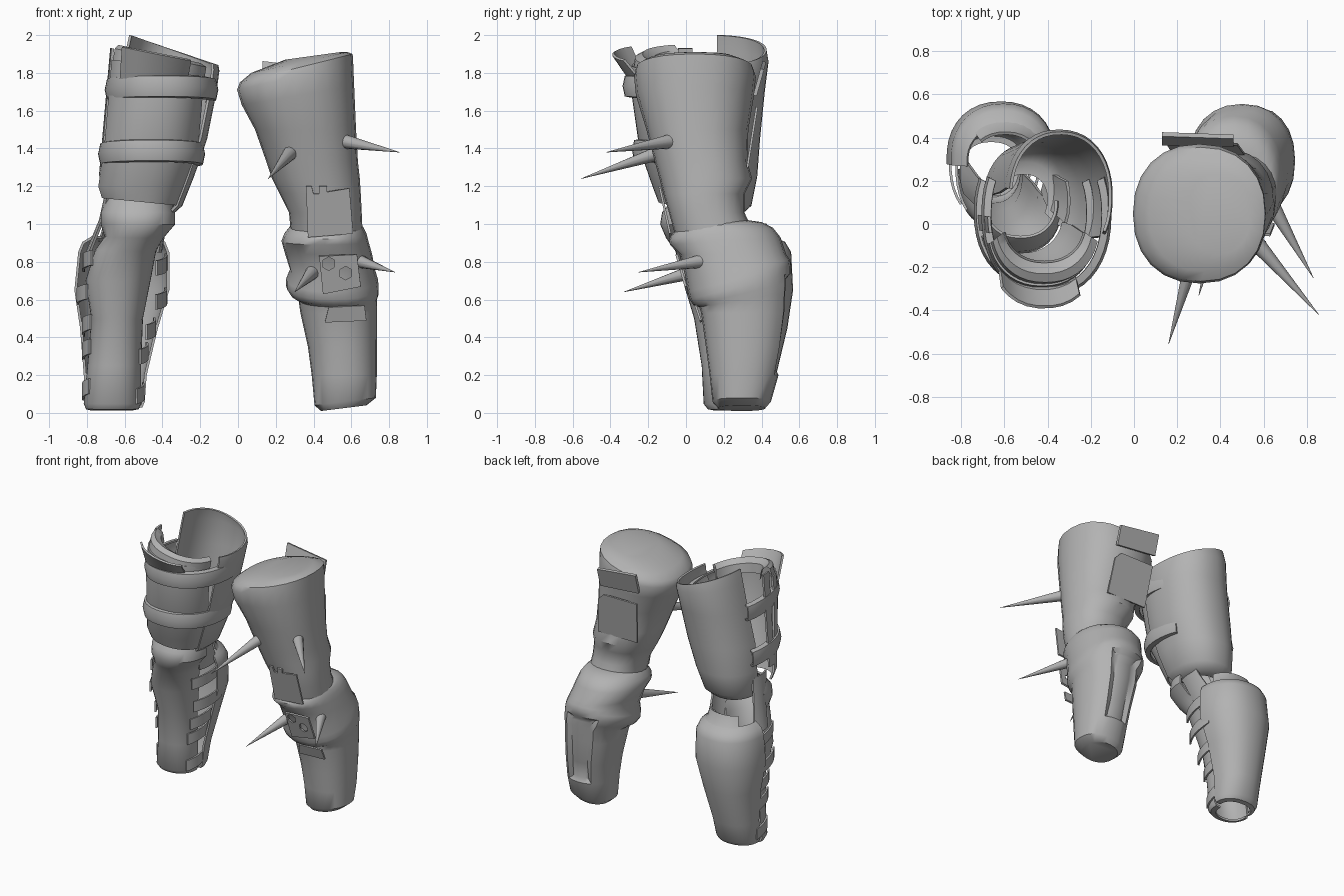
import bpy, bmesh, math
from mathutils import Vector

grey = bpy.data.materials.new("armour_grey")
grey.diffuse_color = (0.45, 0.45, 0.45, 1)


def finish(name, bm, thick=0):
    bmesh.ops.recalc_face_normals(bm, faces=bm.faces)
    me = bpy.data.meshes.new(name)
    bm.to_mesh(me)
    bm.free()
    me.materials.append(grey)
    ob = bpy.data.objects.new(name, me)
    bpy.context.collection.objects.link(ob)
    if thick:
        m = ob.modifiers.new("thickness", 'SOLIDIFY')
        m.thickness = thick
        m.offset = 0
    return ob


def loft(name, rows, arc=None, n=24, thick=0, recess=False):
    """Rows are (z, x0, x1, y0, y1, tilt_x, tilt_y); arc in degrees, front is 270."""
    bm = bmesh.new()
    rings = []
    for row in rows:
        z, x0, x1, y0, y1, tx, ty = (tuple(row) + (0, 0))[:7]
        ring = []
        for i in range(n if arc is None else n + 1):
            a = math.radians(i * 360 / n if arc is None else arc[0] + (arc[1] - arc[0]) * i / n)
            c, s = [math.copysign(abs(v) ** 0.9, v) for v in (math.cos(a), math.sin(a))]
            ring.append(bm.verts.new(((x0 + x1) / 2 + c * (x1 - x0) / 2,
                                      (y0 + y1) / 2 + s * (y1 - y0) / 2,
                                      z + tx * c + ty * s)))
        rings.append(ring)
    for r0, r1 in zip(rings, rings[1:]):
        for i in range(n):
            j = (i + 1) % len(r0)
            bm.faces.new((r0[i], r0[j], r1[j], r1[i]))
    if arc is None:
        bm.faces.new(rings[0])
        bm.faces.new(rings[-1])
    if recess:
        bmesh.ops.recalc_face_normals(bm, faces=bm.faces)
        fs = [f for f in bm.faces if f.normal.y > 0.88 and 0.18 < f.calc_center_median().z < 0.72]
        bmesh.ops.inset_region(bm, faces=fs, thickness=0.03, depth=-0.025)
    return finish(name, bm, thick)


def plate(name, outline, low, high, thick=0.02):
    """Flat plate from an (x, z) outline; y runs linearly between two (z, y) points."""
    bm = bmesh.new()
    k = (high[1] - low[1]) / (high[0] - low[0])
    bm.faces.new([bm.verts.new((x, low[1] + k * (z - low[0]), z)) for x, z in outline])
    return finish(name, bm, thick)


def spike(name, base, tip, r=0.04):
    b, t = Vector(base), Vector(tip)
    bm = bmesh.new()
    mat = (t - b).to_track_quat('Z', 'Y').to_matrix().to_4x4()
    mat.translation = (b + t) / 2
    bmesh.ops.create_cone(bm, cap_ends=True, segments=12, radius1=r, radius2=0.001,
                          depth=(t - b).length, matrix=mat)
    return finish(name, bm)


# Closed leg: thigh with a domed top
loft("closed_thigh", [
    (0.95, 0.28, 0.66, -0.06, 0.36),
    (1.06, 0.27, 0.655, -0.09, 0.31),
    (1.16, 0.22, 0.65, -0.12, 0.31),
    (1.24, 0.18, 0.645, -0.14, 0.35),
    (1.33, 0.15, 0.635, -0.165, 0.325),
    (1.50, 0.09, 0.625, -0.21, 0.33),
    (1.68, 0.02, 0.615, -0.265, 0.36, 0.05),
    (1.78, -0.005, 0.61, -0.275, 0.37, 0.07),
    (1.825, 0.01, 0.607, -0.265, 0.355, 0.075),
    (1.855, 0.07, 0.58, -0.22, 0.30, 0.055),
    (1.89, 0.25, 0.54, -0.14, 0.24, 0.02)])

# Closed leg: flared knee guard running into the greave
loft("closed_knee_and_greave", [
    (0.025, 0.44, 0.68, 0.17, 0.42, 0.015),
    (0.06, 0.405, 0.73, 0.14, 0.45, 0.02),
    (0.20, 0.39, 0.735, 0.125, 0.49),
    (0.35, 0.37, 0.735, 0.105, 0.52),
    (0.53, 0.33, 0.735, 0.08, 0.545),
    (0.60, 0.32, 0.735, 0.07, 0.55, 0, 0.04),
    (0.63, 0.28, 0.745, 0.04, 0.555, 0, 0.06),
    (0.67, 0.255, 0.745, 0.02, 0.555, 0, 0.07),
    (0.71, 0.255, 0.74, 0.01, 0.555, 0, 0.07),
    (0.76, 0.275, 0.725, 0.0, 0.55, 0, 0.05),
    (0.84, 0.25, 0.71, -0.035, 0.53),
    (0.91, 0.23, 0.69, -0.085, 0.50, 0, 0.02),
    (0.95, 0.245, 0.68, -0.09, 0.46, 0, 0.03),
    (0.98, 0.27, 0.665, -0.07, 0.40, 0, 0.03),
    (1.00, 0.29, 0.65, -0.04, 0.33, 0, 0.02)], recess=True)

# Closed leg: spikes
for i, (b, t) in enumerate([((0.55, -0.07, 1.44), (0.855, -0.42, 1.38)),
                            ((0.28, -0.13, 1.38), (0.16, -0.555, 1.24)),
                            ((0.62, 0.12, 0.81), (0.83, -0.25, 0.745)),
                            ((0.40, 0.05, 0.75), (0.30, -0.33, 0.64))]):
    spike("spike_%d" % (i + 1), b, t)

# Closed leg: front patches, the middle one pierced by two hexagons
plate("notched_front_patch", [(0.37, 0.93), (0.61, 0.95), (0.59, 1.19), (0.47, 1.17), (0.47, 1.20),
                              (0.43, 1.20), (0.43, 1.16), (0.40, 1.16), (0.39, 1.20), (0.36, 1.20)],
      (0.93, -0.08), (1.2, -0.14), 0.012)
patch = plate("pierced_front_patch", [(0.45, 0.63), (0.65, 0.67), (0.63, 0.84), (0.43, 0.83)],
              (0.63, 0.01), (0.84, -0.05), 0.014)
for x, z in ((0.48, 0.79), (0.57, 0.74)):
    bpy.ops.mesh.primitive_cylinder_add(vertices=6, radius=0.036, depth=0.5, location=(x, 0, z),
                                        rotation=(math.pi / 2, 0, 0))
    cutter = bpy.context.object
    m = patch.modifiers.new("hole", 'BOOLEAN')
    m.operation, m.object = 'DIFFERENCE', cutter
    bpy.context.view_layer.objects.active = patch
    for mod in list(patch.modifiers):
        bpy.ops.object.modifier_apply(modifier=mod.name)
    bpy.data.objects.remove(cutter)
plate("lower_front_patch", [(0.46, 0.48), (0.68, 0.49), (0.67, 0.57), (0.48, 0.56)],
      (0.48, 0.08), (0.57, 0.05), 0.012)

# Closed leg: back patches
plate("upper_back_patch", [(0.13, 1.71), (0.46, 1.68), (0.46, 1.82), (0.13, 1.86)],
      (1.68, 0.365), (1.86, 0.415))
plate("lower_back_patch", [(0.18, 1.30), (0.51, 1.30), (0.48, 1.57), (0.43, 1.62), (0.15, 1.62)],
      (1.30, 0.325), (1.62, 0.375), 0.012)

# Open leg: back thigh shell with a rounded lower rim
loft("open_thigh_back", [
    (1.05, -0.62, -0.40, 0.0, 0.23),
    (1.055, -0.66, -0.35, -0.08, 0.29),
    (1.10, -0.69, -0.30, -0.13, 0.34),
    (1.25, -0.69, -0.24, -0.17, 0.37),
    (1.45, -0.67, -0.17, -0.20, 0.385),
    (1.70, -0.62, -0.12, -0.20, 0.41),
    (1.86, -0.59, -0.105, -0.18, 0.43, -0.05),
    (1.92, -0.57, -0.11, -0.17, 0.42, -0.08)], arc=(-30, 174), thick=0.014)

# Open leg: front thigh shell, rolled top rim and flared guard
loft("open_thigh_front", [
    (1.12, -0.72, -0.32, -0.14, 0.28, -0.02),
    (1.20, -0.74, -0.28, -0.17, 0.30),
    (1.40, -0.71, -0.21, -0.24, 0.30),
    (1.75, -0.68, -0.18, -0.29, 0.28),
    (1.84, -0.67, -0.18, -0.28, 0.27, -0.03)], arc=(195, 345), n=18, thick=0.014)
loft("rolled_rim", [
    (1.82, -0.67, -0.17, -0.28, 0.28, -0.05),
    (1.88, -0.66, -0.16, -0.27, 0.27, -0.05),
    (1.90, -0.64, -0.19, -0.23, 0.25, -0.05),
    (1.87, -0.61, -0.22, -0.18, 0.22, -0.05),
    (1.80, -0.60, -0.23, -0.17, 0.21, -0.05)], arc=(195, 345), n=18)
loft("flared_guard", [
    (1.77, -0.68, -0.18, -0.30, 0.26),
    (1.90, -0.67, -0.16, -0.385, 0.22, -0.05)], arc=(222, 308), n=8, thick=0.014)

# Open leg: raised straps around the front and sides
for name, z, x0, x1, y0, y1 in (("upper_strap", 1.71, -0.70, -0.11, -0.33, 0.42),
                                ("lower_strap", 1.37, -0.735, -0.18, -0.28, 0.39)):
    loft(name, [(z + dz, x0 + d, x1 - d, y0 + d, y1 - d, 0.0, -0.02)
                for dz, d in ((-0.055, 0.04), (-0.05, 0.01), (0, 0), (0.05, 0.01), (0.055, 0.04))],
         arc=(155, 385), n=28, thick=0.012)

# Open leg: outer bars tying the straps together
loft("outer_bar", [(1.25, -0.73, -0.2, -0.24, 0.36),
                   (1.93, -0.67, -0.15, -0.28, 0.38)], arc=(182, 194), n=3, thick=0.014)

# Open leg: knee and shin shell, and the calf shell
loft("open_knee_and_shin", [
    (0.02, -0.78, -0.56, 0.15, 0.36),
    (0.025, -0.80, -0.53, 0.12, 0.38),
    (0.05, -0.81, -0.52, 0.10, 0.39),
    (0.25, -0.79, -0.52, 0.09, 0.40),
    (0.50, -0.77, -0.51, 0.05, 0.40),
    (0.70, -0.80, -0.47, -0.01, 0.38),
    (0.86, -0.75, -0.44, -0.05, 0.34),
    (0.93, -0.70, -0.40, -0.10, 0.30),
    (1.00, -0.72, -0.34, -0.13, 0.30),
    (1.06, -0.72, -0.34, -0.12, 0.30),
    (1.13, -0.69, -0.36, -0.06, 0.26)], arc=(178, 362), n=18, thick=0.014)
loft("open_calf", [
    (0.03, -0.78, -0.54, 0.20, 0.38),
    (0.035, -0.80, -0.51, 0.17, 0.41),
    (0.06, -0.81, -0.50, 0.15, 0.43),
    (0.20, -0.81, -0.49, 0.14, 0.47),
    (0.45, -0.83, -0.43, 0.10, 0.53),
    (0.65, -0.86, -0.37, 0.05, 0.56),
    (0.85, -0.84, -0.37, 0.05, 0.55),
    (0.90, -0.82, -0.39, 0.07, 0.52),
    (0.93, -0.77, -0.43, 0.12, 0.45)], arc=(-5, 185), n=18, thick=0.014)
loft("calf_collar", [
    (0.91, -0.79, -0.41, 0.10, 0.48),
    (0.94, -0.77, -0.43, 0.12, 0.45),
    (1.00, -0.75, -0.44, 0.14, 0.42)], arc=(15, 135), n=10, thick=0.014)

# Open leg: short slats joining shin and calf
for i, (z, x0, x1, y0, y1) in enumerate([(0.80, -0.82, -0.38, -0.03, 0.55),
                                         (0.62, -0.85, -0.38, 0.00, 0.56),
                                         (0.46, -0.82, -0.44, 0.04, 0.53),
                                         (0.33, -0.82, -0.48, 0.07, 0.50),
                                         (0.12, -0.82, -0.50, 0.09, 0.46)]):
    for side, arc, t in (("inner", (318, 372), 0.04), ("outer", (168, 220), -0.04)):
        loft("%s_slat_%d" % (side, i + 1),
             [(z - 0.045, x0, x1, y0, y1, 0, t), (z + 0.035, x0, x1, y0, y1, 0, t)],
             arc=arc, n=6, thick=0.012)

# Open leg: hinge tabs between thigh and calf
for name, arc in (("inner_hinge_tab", (-25, 20)), ("outer_hinge_tab", (165, 205))):
    loft(name, [(0.85, -0.80, -0.41, 0.02, 0.48), (1.02, -0.73, -0.38, -0.03, 0.36),
                (1.20, -0.69, -0.30, -0.12, 0.34)], arc=arc, n=4, thick=0.014)

# Bake thickness and smooth everything but sharp edges
bpy.ops.object.select_all(action='SELECT')
bpy.context.view_layer.objects.active = patch
bpy.ops.object.convert(target='MESH')
bpy.ops.object.shade_smooth_by_angle(angle=math.radians(40))
